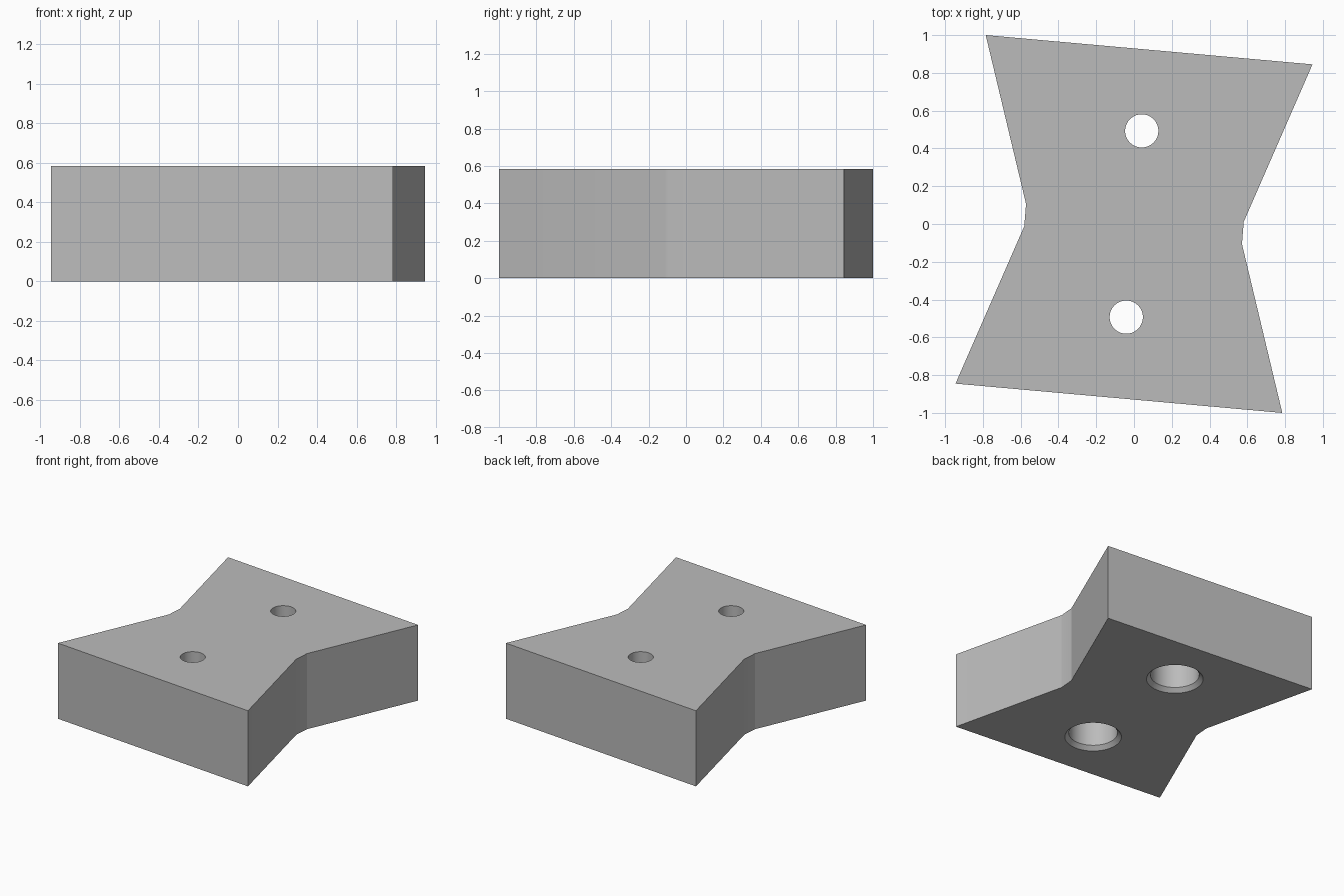
import bpy
import bmesh
from math import radians, tau, cos, sin

HEIGHT = 0.583
# Half of the outline; the other half is the same turned by 180 degrees
HALF = [(-0.945, -0.845), (0.785, -1.0), (0.573, -0.112), (0.572, -0.1), (0.581, 0.012)]
# Hole profile (radius, height): chamfered counterbore below, narrow bore above
HOLE = [(0.217, -0.02), (0.17, 0.03), (0.17, 0.38), (0.088, 0.38), (0.088, 0.7)]
HOLE_CENTRES = [(0.041, 0.493), (-0.041, -0.493)]
SIDES = 48

cube = bpy.data.objects.get("Cube")
if cube:
    bpy.data.objects.remove(cube, do_unlink=True)

grey = bpy.data.materials.new("mid grey")
grey.use_nodes = True
colour = (0.5, 0.5, 0.5, 1)
grey.diffuse_color = colour
grey.node_tree.nodes["Principled BSDF"].inputs["Base Color"].default_value = colour


def add_object(name, bm):
    bmesh.ops.recalc_face_normals(bm, faces=bm.faces)
    mesh = bpy.data.meshes.new(name)
    bm.to_mesh(mesh)
    bm.free()
    obj = bpy.data.objects.new(name, mesh)
    obj.data.materials.append(grey)
    bpy.context.collection.objects.link(obj)
    return obj


def add_hole_cutter(x, y):
    bm = bmesh.new()
    rings = [[bm.verts.new((x + r * cos(tau * i / SIDES), y + r * sin(tau * i / SIDES), z))
              for i in range(SIDES)] for r, z in HOLE]
    for low, high in zip(rings, rings[1:]):
        for i in range(SIDES):
            j = (i + 1) % SIDES
            bm.faces.new((low[i], low[j], high[j], high[i]))
    bm.faces.new(rings[0][::-1])
    bm.faces.new(rings[-1])
    cutter = add_object("hole_cutter", bm)
    cutter.hide_render = True
    return cutter


# Solid waisted block
bm = bmesh.new()
outline = HALF + [(-x, -y) for x, y in HALF]
base = bm.faces.new([bm.verts.new((x, y, 0)) for x, y in outline])
extruded = bmesh.ops.extrude_face_region(bm, geom=[base], use_keep_orig=True)
top = [v for v in extruded["geom"] if isinstance(v, bmesh.types.BMVert)]
bmesh.ops.translate(bm, verts=top, vec=(0, 0, HEIGHT))
block = add_object("waisted_block", bm)

# Two counterbored through holes
bpy.ops.object.select_all(action="DESELECT")
bpy.context.view_layer.objects.active = block
block.select_set(True)
for centre in HOLE_CENTRES:
    cutter = add_hole_cutter(*centre)
    cut = block.modifiers.new("hole", "BOOLEAN")
    cut.object = cutter
    cut.operation = "DIFFERENCE"
    cut.solver = "EXACT"
    bpy.ops.object.modifier_apply(modifier=cut.name)
    bpy.data.objects.remove(cutter, do_unlink=True)

# Round bores, crisp outer edges
bpy.ops.object.shade_smooth_by_angle(angle=radians(10))
